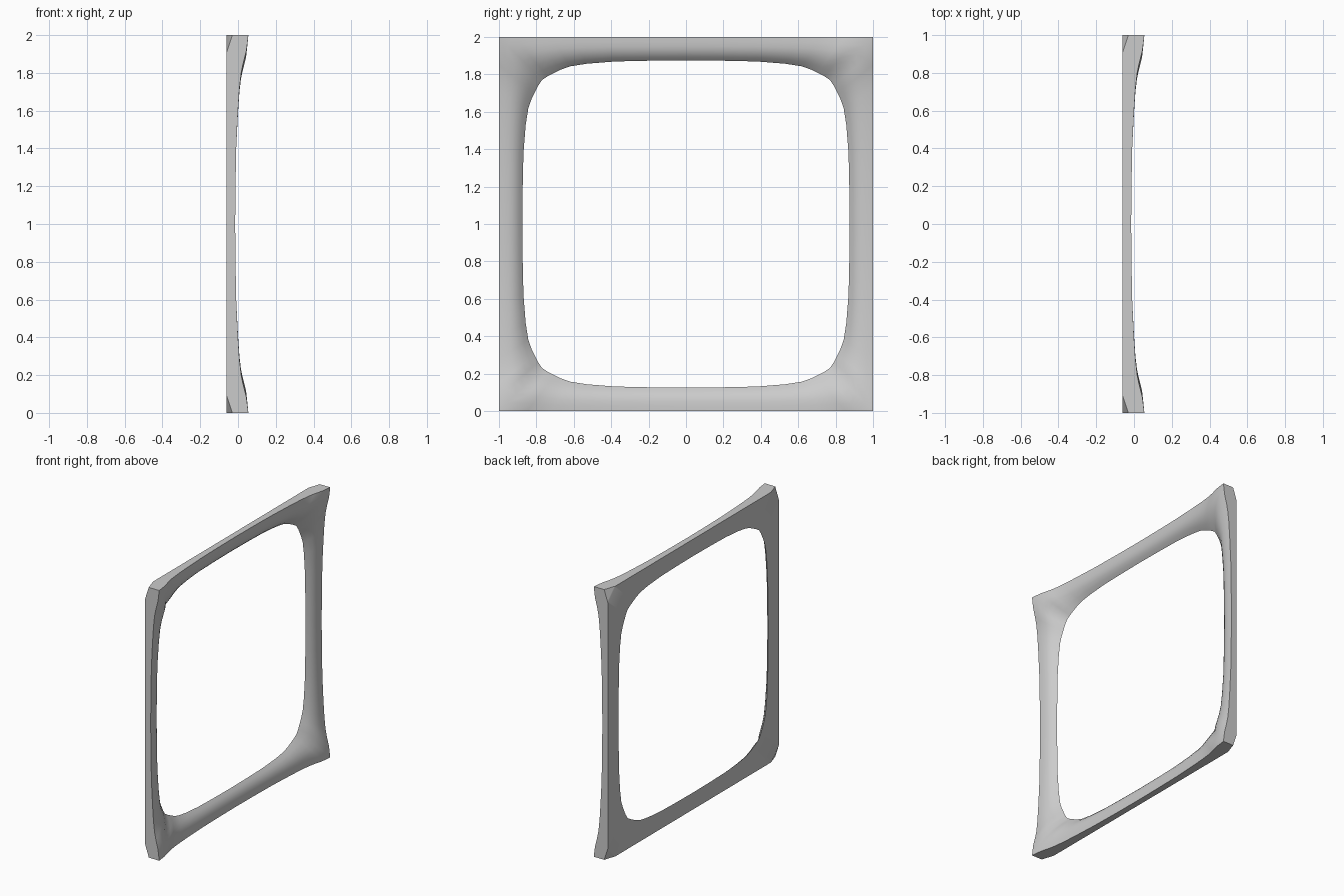
import bpy, bmesh
from mathutils import Vector

if "Cube" in bpy.data.objects:
    bpy.data.objects.remove(bpy.data.objects["Cube"], do_unlink=True)

BACK = -0.06
# Half of one side, middle to corner: rim position, rim height, hole distance, hole position
STATIONS = [
    (0.00, -0.015, 0.875, 0.00),
    (0.22, -0.013, 0.873, 0.20),
    (0.42, -0.009, 0.869, 0.38),
    (0.60, 0.000, 0.857, 0.53),
    (0.72, 0.008, 0.843, 0.62),
    (0.80, 0.017, 0.825, 0.67),
    (0.85, 0.027, 0.810, 0.70),
    (0.92, 0.045, 0.790, 0.74),
    (1.00, 0.055, 0.770, 0.77),
]
FRACTIONS = [0, 0.2, 0.4, 0.55, 0.7, 0.85, 1]


def section(rim, height, hole_out, hole_along):
    """Cross-section from back rim over the carved face to the hole edge."""
    points = [(1, rim, BACK)]
    sharpness = 3.5 - 1.5 * rim ** 4
    for f in FRACTIONS:
        x = BACK + (height - BACK) * (1 - f ** sharpness)
        points.append((1 + (hole_out - 1) * f, rim + (hole_along - rim) * f, x))
    return points


def turned(out, along, x, quarter):
    """Place a point on one of the four sides."""
    for _ in range(quarter):
        out, along = -along, out
    return Vector((x, out, along + 1))


# Closed loop of cross-sections, each side mirrored about its middle
half = [section(*s) for s in STATIONS]
mirrored = [[(o, -a, x) for o, a, x in s] for s in reversed(half[1:-1])]
side = mirrored + half

bm = bmesh.new()
loop = [[bm.verts.new(turned(*p, q)) for p in s] for q in range(4) for s in side]
for i, current in enumerate(loop):
    following = loop[(i + 1) % len(loop)]
    n = len(current)
    for j in range(n):
        k = (j + 1) % n
        bm.faces.new((current[j], following[j], following[k], current[k]))

# Slice the four back corners
for sy in (-1, 1):
    for sz in (-1, 1):
        a = Vector((-0.03, sy, 1 + sz))
        b = Vector((BACK, sy, 1 + sz * 0.91))
        c = Vector((BACK, sy * 0.91, 1 + sz))
        normal = (b - a).cross(c - a)
        if normal.x > 0:
            normal.negate()
        cut = bmesh.ops.bisect_plane(
            bm, geom=bm.verts[:] + bm.edges[:] + bm.faces[:],
            plane_co=a, plane_no=normal, clear_outer=True)
        rim_edges = [e for e in bm.edges if e.is_boundary]
        bmesh.ops.holes_fill(bm, edges=rim_edges, sides=0)

bmesh.ops.recalc_face_normals(bm, faces=bm.faces[:])
mesh = bpy.data.meshes.new("window_frame")
bm.to_mesh(mesh)
bm.free()

# Plain grey finish
grey = bpy.data.materials.new("plain grey")
grey.use_nodes = True
colour = (0.6, 0.6, 0.6, 1)
grey.diffuse_color = colour
grey.node_tree.nodes["Principled BSDF"].inputs["Base Color"].default_value = colour
mesh.materials.append(grey)

frame = bpy.data.objects.new("window_frame", mesh)
bpy.context.collection.objects.link(frame)
bpy.ops.object.select_all(action="DESELECT")
frame.select_set(True)
bpy.context.view_layer.objects.active = frame
bpy.ops.object.shade_smooth_by_angle(angle=0.6)
